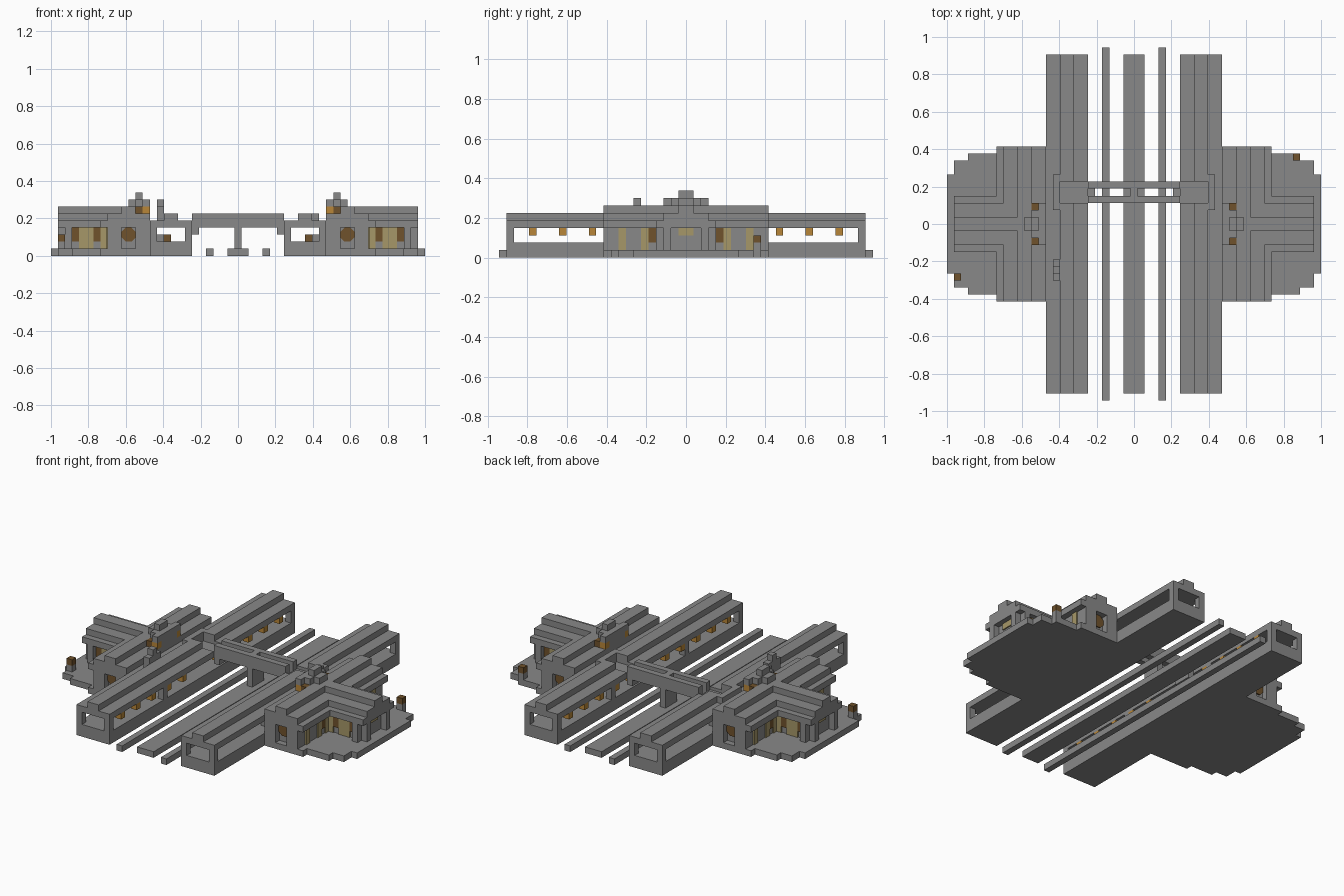
import bpy, bmesh, math
from mathutils import Matrix, Vector

cube = bpy.data.objects.get("Cube")
if cube:
    bpy.data.objects.remove(cube, do_unlink=True)

U = 2 / 53          # one building block
T = 0.2             # thickness of window plates, in blocks


def material(name, rgb):
    m = bpy.data.materials.new(name)
    m.use_nodes = True
    m.diffuse_color = (*rgb, 1)
    m.node_tree.nodes["Principled BSDF"].inputs["Base Color"].default_value = (*rgb, 1)
    return m


STONE = material("grey stone", (0.25, 0.25, 0.25))
LAMP = material("lamp orange", (0.48, 0.24, 0.04))
WOOD = material("dark wood", (0.16, 0.085, 0.025))
GLASS = material("pale yellow glass", (0.38, 0.31, 0.14))


def add_box(bm, x0, x1, y0, y1, z0, z1):
    size = Vector((x1 - x0, y1 - y0, z1 - z0)) * U
    mid = Vector((x0 + x1, y0 + y1, z0 + z1)) * U / 2
    bmesh.ops.create_cube(bm, size=1, matrix=Matrix.Translation(mid) @ Matrix.Diagonal(size).to_4x4())


def finish(name, bm, mat):
    me = bpy.data.meshes.new(name)
    bm.to_mesh(me)
    bm.free()
    me.materials.append(mat)
    ob = bpy.data.objects.new(name, me)
    bpy.context.collection.objects.link(ob)
    return ob


def part(name, mat, boxes, mx=True, my=False):
    """Boxes in block units, optionally mirrored across x and y."""
    bm = bmesh.new()
    for x0, x1, y0, y1, z0, z1 in boxes:
        for sx in ((1, -1) if mx else (1,)):
            for sy in ((1, -1) if my else (1,)):
                xa, xb = sorted((sx * x0, sx * x1))
                ya, yb = sorted((sy * y0, sy * y1))
                add_box(bm, xa, xb, ya, yb, z0, z1)
    return finish(name, bm, mat)


# Tracks
part("rails", STONE, [(3.5, 4.5, -25, 25, 0, 1)])
part("centre_track_bed", STONE, [(-1.5, 1.5, -24, 24, 0, 1)], mx=False)

# Platforms with open sides and a stepped canopy
part("platform_base", STONE, [(6.5, 12.5, -24, 24, 0, 2)])
part("platform_end_posts", STONE, [(6.5, 7.5, 23, 24, 2, 4), (11.5, 12.5, 23, 24, 2, 4)], my=True)
part("platform_pillars", STONE, [(6.5, 7.5, 9, 10, 2, 4)], my=True)
part("platform_canopy", STONE, [(6.5, 12.5, -24, 3, 4, 5), (6.5, 12.5, 6, 24, 4, 5),
                                (10.5, 12.5, 3, 6, 4, 5), (6.5, 10.5, 3, 6, 4, 4.5)])
part("canopy_ridge", STONE, [(8.5, 10.5, -24, 3, 5, 6), (8.5, 10.5, 6, 24, 5, 6)])
part("stair_surround", STONE, [(10.5, 11.5, 2, 7, 5, 6)])
part("platform_lamps", LAMP, [(6.5, 7.5, y, y + 1, 3, 4) for y in range(4, 21, 4)], my=True)
part("bench_seat", WOOD, [(9.5, 10.5, 5, 8, 2, 3)], my=True)
part("bench_back", STONE, [(10.5, 11.5, 4, 9, 2, 3)], my=True)

# Footbridge
part("bridge_sides", STONE, [(-6.5, 6.5, 5, 6, 4, 6), (-6.5, 6.5, 3, 4, 4, 6)], mx=False)
part("bridge_pier", STONE, [(-0.5, 0.5, 3, 6, 1, 4), (-0.5, 0.5, 4, 5, 4, 6)], mx=False)
part("bridge_brackets", STONE, [(5.5, 6.5, 3, 6, 3, 4)])

# Chimney on one platform only
part("chimney", STONE, [(-11.5, -10.5, -7, -6, 5, 8), (-11.5, -10.5, -8, -5, 5, 7)], mx=False)

# Forecourts with stepped outline
part("forecourt", STONE, [(12.5, 19.5, -11, 11, 0, 1), (19.5, 23.5, -10, 10, 0, 1),
                          (23.5, 25.5, -9, 9, 0, 1), (25.5, 26.5, -7, 7, 0, 1)])

# Station halls
part("hall_walls", STONE, [(12.5, 18.5, -10, 10, 1, 4)])
part("hall_columns", STONE, [(x, x + 1, 10, 11, 1, 4) for x in (12.5, 13.5, 16.5, 17.5)], my=True)
part("hall_roof", STONE, [(12.5, 19.5, -11, 11, 4, 5), (12.5, 18.5, -11, 11, 5, 6),
                          (14.5, 16.5, -11, 11, 6, 7)])
part("wing_walls", STONE, [(18.5, 24.5, -3, 3, 1, 4)])
part("wing_columns", STONE, [(24.5, 25.5, 2, 3, 1, 4), (23.5, 24.5, 3, 4, 1, 4)], my=True)
part("wing_roof", STONE, [(18.5, 25.5, -4, 4, 4, 5), (16.5, 25.5, -3, 3, 5, 6),
                          (16.5, 25.5, -1, 1, 6, 7)])

# Windows and doors
part("wing_windows", GLASS, [(20.5, 22.5, 3, 3 + T, 1, 4), (18.5, 19.5, 3, 3 + T, 1, 4)], my=True)
part("wing_doors", WOOD, [(19.5, 20.5, 3, 3 + T, 2, 4), (22.5, 23.5, 3, 3 + T, 2, 4)], my=True)
part("hall_windows", GLASS, [(18.5, 18.5 + T, y, y + 1, 1, 4) for y in (3, 5, 8)], my=True)
part("hall_doors", WOOD, [(18.5, 18.5 + T, 4, 5, 2, 4)], my=True)
part("entrance_window", GLASS, [(24.5, 24.5 + T, -1, 1, 3, 4)])

# Eight-sided windows at the hall ends
bm = bmesh.new()
for sx in (1, -1):
    for sy in (1, -1):
        spot = Vector((sx * 15.5, sy * (10 + T / 2), 3)) * U
        turn = Matrix.Rotation(math.pi / 2, 4, "X") @ Matrix.Rotation(math.pi / 8, 4, "Z")
        bmesh.ops.create_cone(bm, cap_ends=True, segments=8, radius1=1.08 * U, radius2=1.08 * U,
                              depth=T * U, matrix=Matrix.Translation(spot) @ turn)
finish("round_windows", bm, WOOD)

# Roof turrets facing the tracks
part("turret_core", STONE, [(12.5, 14.5, -2, 2, 6, 7), (12.5, 13.5, -3, 3, 7, 8),
                            (13.5, 14.5, -2, 2, 7, 8), (14.5, 15.5, -1, 1, 7, 8),
                            (13.5, 14.5, -1, 1, 8, 9)])
part("turret_lamps", LAMP, [(12.5, 13.5, 2, 3, 6, 7)], my=True)
part("turret_shutters", WOOD, [(13.5, 14.5, 2, 3, 6, 7)], my=True)

# Forecourt stands
part("stand_posts", STONE, [(22.5, 23.5, 9, 10, 1, 2), (-25.5, -24.5, -8, -7, 1, 2)], mx=False)
part("stand_boxes", WOOD, [(22.5, 23.5, 9, 10, 2, 3), (-25.5, -24.5, -8, -7, 2, 3)], mx=False)
